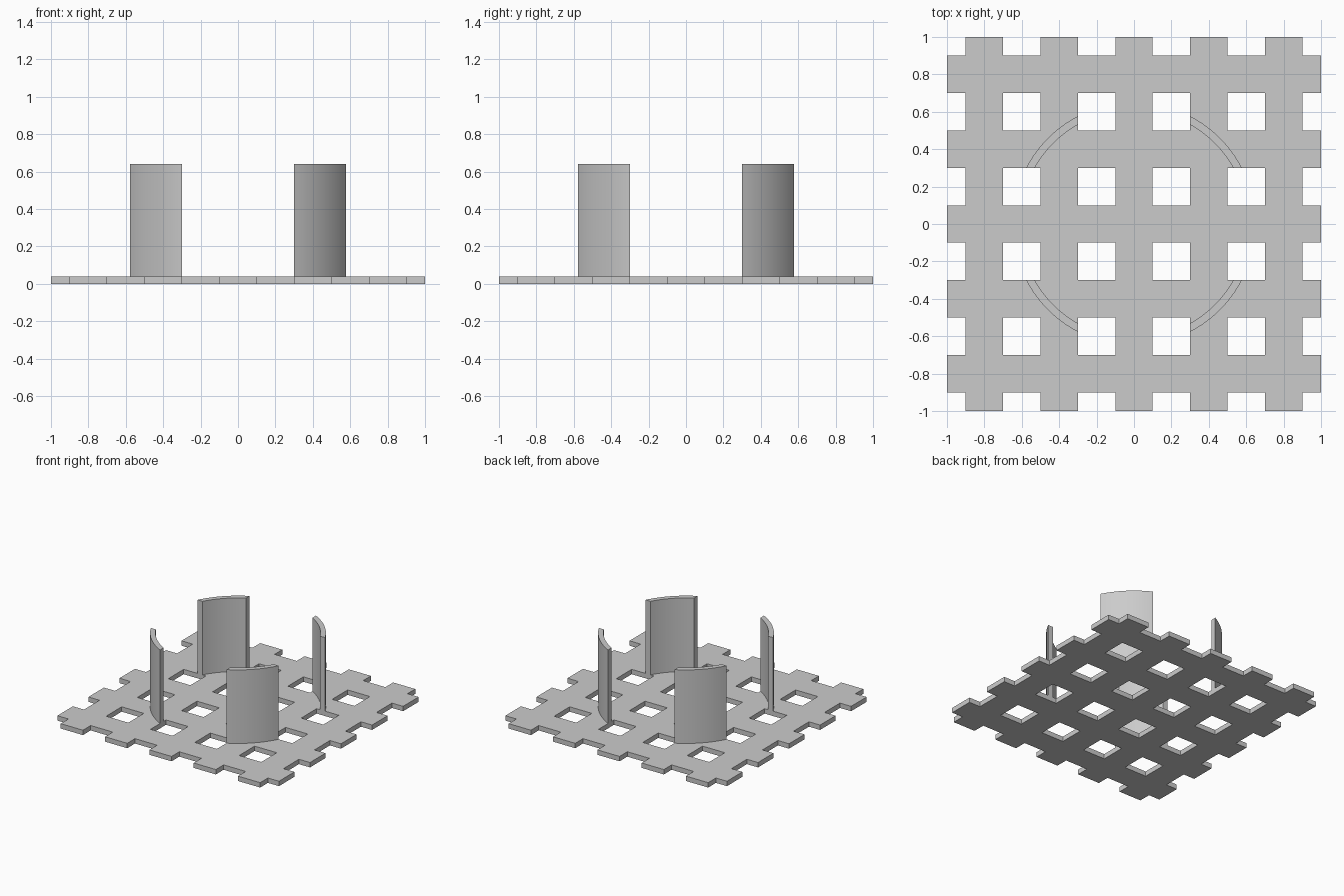
import bpy, bmesh, math

cube = bpy.data.objects.get("Cube")
if cube:
    bpy.data.objects.remove(cube, do_unlink=True)

PLATE_TOP = 0.04
WALL_TOP = 0.64
CUT = 0.3          # the walls stop at this distance from both axes
OUTER, INNER = 0.65, 0.61

grey = bpy.data.materials.new("plain_grey")
grey.use_nodes = True
colour = (0.6, 0.6, 0.6, 1)
grey.diffuse_color = colour
grey.node_tree.nodes["Principled BSDF"].inputs["Base Color"].default_value = colour


def extruded(name, faces, bottom, top):
    """Extrude flat outlines (lists of x, y) into one solid object."""
    bm = bmesh.new()
    for outline in faces:
        bm.faces.new([bm.verts.new((x, y, bottom)) for x, y in outline])
    bmesh.ops.remove_doubles(bm, verts=bm.verts[:], dist=1e-4)
    result = bmesh.ops.extrude_face_region(bm, geom=bm.faces[:])
    raised = [g for g in result["geom"] if isinstance(g, bmesh.types.BMVert)]
    bmesh.ops.translate(bm, verts=raised, vec=(0, 0, top - bottom))
    bmesh.ops.recalc_face_normals(bm, faces=bm.faces[:])
    mesh = bpy.data.meshes.new(name)
    bm.to_mesh(mesh)
    bm.free()
    mesh.materials.append(grey)
    obj = bpy.data.objects.new(name, mesh)
    bpy.context.collection.objects.link(obj)
    return obj


# Lattice base: crossing bars with open squares and notched edges
lines = [-1] + [-0.9 + 0.2 * i for i in range(10)] + [1]
cells = []
for i in range(len(lines) - 1):
    for j in range(len(lines) - 1):
        if i % 2 or j % 2:
            x0, x1, y0, y1 = lines[i], lines[i + 1], lines[j], lines[j + 1]
            cells.append([(x0, y0), (x1, y0), (x1, y1), (x0, y1)])
extruded("lattice_base", cells, 0, PLATE_TOP)


# Four curved walls: ring pieces with straight cut ends
def arc(radius, steps=16):
    start = math.asin(CUT / radius)
    sweep = math.pi / 2 - 2 * start
    angles = [start + sweep * i / steps for i in range(steps + 1)]
    return [(radius * math.cos(a), radius * math.sin(a)) for a in angles]


profile = arc(OUTER) + arc(INNER)[::-1]
for side, sx in (("left", 1), ("right", -1)):
    for end, sy in (("front", -1), ("back", 1)):
        outline = [(sx * x, sy * y) for x, y in profile]
        wall = extruded(f"{end}_{side}_curved_wall", [outline], PLATE_TOP, WALL_TOP)
        bpy.ops.object.select_all(action="DESELECT")
        wall.select_set(True)
        bpy.context.view_layer.objects.active = wall
        bpy.ops.object.shade_smooth_by_angle(angle=math.radians(30))
